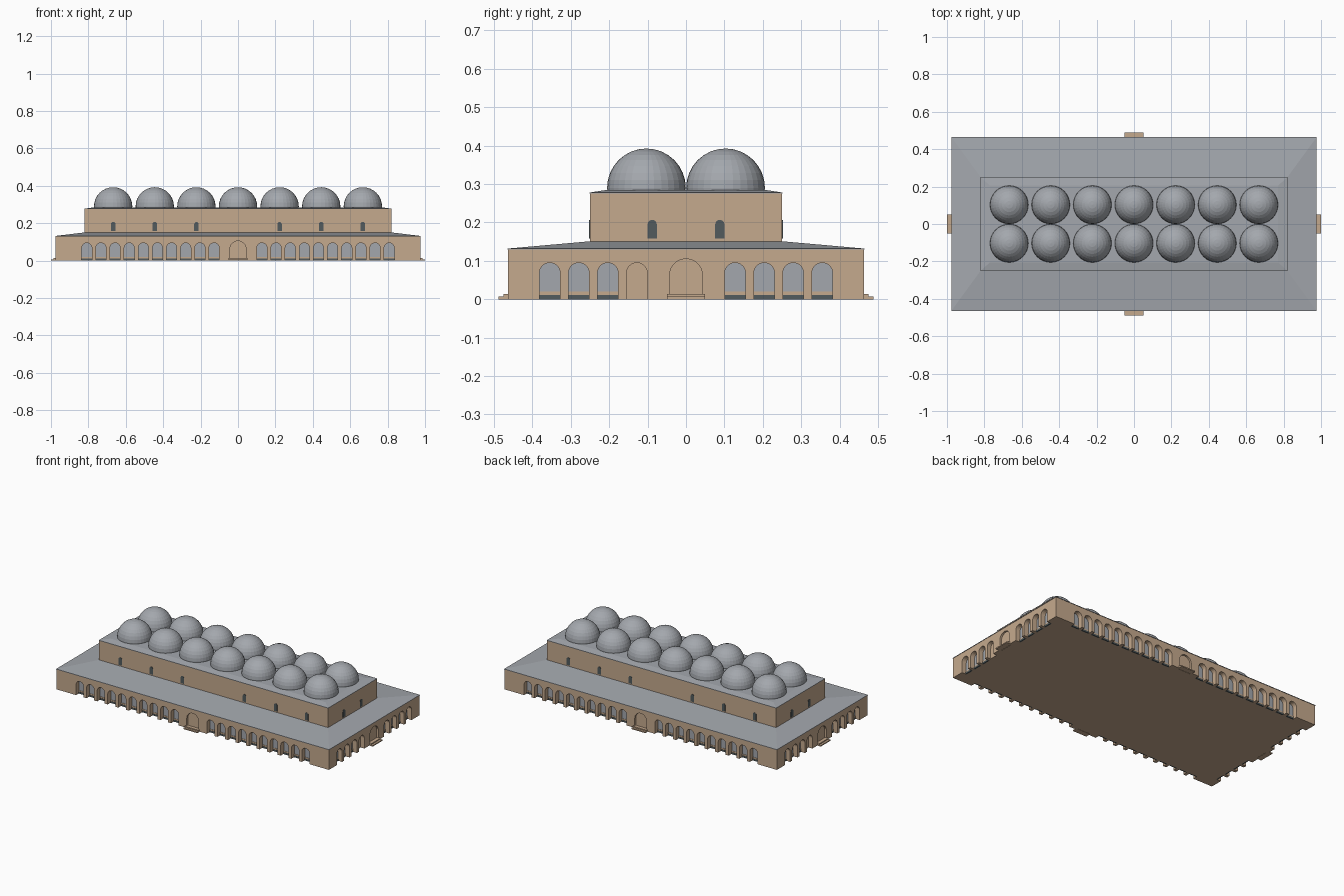
import bpy, bmesh, math
from mathutils import Matrix, Vector

if "Cube" in bpy.data.objects:
    bpy.data.objects.remove(bpy.data.objects["Cube"])


def material(name, rgb):
    m = bpy.data.materials.new(name)
    m.diffuse_color = (*rgb, 1)
    m.use_nodes = True
    m.node_tree.nodes["Principled BSDF"].inputs["Base Color"].default_value = m.diffuse_color
    return m


STONE = material("sandstone", (0.56, 0.40, 0.27))
LEAD = material("lead_grey", (0.37, 0.39, 0.42))
SLATE = material("dark_slate", (0.085, 0.105, 0.11))

BX, BY, WALL_H = 0.975, 0.463, 0.13      # lower storey half sizes
UX, UY, UP_H = 0.82, 0.25, 0.277         # upper storey half sizes
DEPTH = 0.035                            # arcade recess depth


def finish(name, bm, mat):
    bmesh.ops.recalc_face_normals(bm, faces=bm.faces[:])
    me = bpy.data.meshes.new(name)
    bm.to_mesh(me)
    bm.free()
    me.materials.append(mat)
    ob = bpy.data.objects.new(name, me)
    bpy.context.collection.objects.link(ob)
    return ob


def add_box(bm, x0, x1, y0, y1, z0, z1, mat=Matrix()):
    m = mat @ Matrix.Translation(((x0 + x1) / 2, (y0 + y1) / 2, (z0 + z1) / 2))
    m = m @ Matrix.Diagonal((x1 - x0, y1 - y0, z1 - z0, 1))
    bmesh.ops.create_cube(bm, size=1, matrix=m)


def add_prism(bm, profile, y0, y1, mat=Matrix()):
    """Extrude an (x, z) outline from y0 to y1."""
    face = bm.faces.new([bm.verts.new(mat @ Vector((x, y0, z))) for x, z in profile])
    new = bmesh.ops.extrude_face_region(bm, geom=[face])["geom"]
    shift = mat.to_3x3() @ Vector((0, y1 - y0, 0))
    for v in new:
        if isinstance(v, bmesh.types.BMVert):
            v.co += shift


def arch(cx, w, z0, top, n=12):
    """Arch outline from bottom left, over the crown, to bottom right."""
    r = w / 2
    pts = [(cx - r, z0)]
    for i in range(n + 1):
        a = math.pi * (1 - i / n)
        pts.append((cx + r * math.cos(a), top - r + r * math.sin(a)))
    return pts + [(cx + r, z0)]


def add_frustum(bm, levels):
    """Stack of rectangles (half x, half y, z), capped at both ends."""
    rings = [[bm.verts.new((sx * hx, sy * hy, z))
              for sx, sy in ((-1, -1), (1, -1), (1, 1), (-1, 1))] for hx, hy, z in levels]
    for a, b in zip(rings, rings[1:]):
        for i in range(4):
            bm.faces.new((a[i], a[(i + 1) % 4], b[(i + 1) % 4], b[i]))
    bm.faces.new(rings[0][::-1])
    bm.faces.new(rings[-1])


# Four arcaded facades around the lower storey
SIDES = [("front", 0, BX, BY, 10), ("right", 90, BY - DEPTH, BX, 4),
         ("back", 180, BX, BY, 10), ("left", 270, BY - DEPTH, BX, 4)]
for side, deg, half, dist, count in SIDES:
    rot = Matrix.Rotation(math.radians(deg), 4, 'Z')
    centres = sorted(s * (0.128 + 0.0756 * i) for i in range(count) for s in (-1, 1))
    outline = [(-half, WALL_H), (-half, 0)]
    for c in centres:
        if c > 0 and c == min(x for x in centres if x > 0):
            outline += arch(0, 0.086, 0, 0.105, 16)
        outline += arch(c, 0.054, 0, 0.095)
    outline += [(half, 0), (half, WALL_H)]
    bm = bmesh.new()
    add_prism(bm, outline, -dist, -dist + DEPTH, rot)
    finish(side + "_arcade_wall", bm, STONE)

    # glazing, sill and dark plinth at the back of each arch
    glass, sill, base = bmesh.new(), bmesh.new(), bmesh.new()
    back = -dist + DEPTH
    for c in centres:
        add_box(base, c - 0.027, c + 0.027, back - 0.008, back, 0, 0.011, rot)
        add_box(sill, c - 0.027, c + 0.027, back - 0.006, back, 0.011, 0.02, rot)
        if count == 4 and abs(c + 0.128) < 0.001:      # blind arch
            add_prism(sill, arch(c, 0.054, 0.0, 0.095), back - 0.009, back, rot)
        else:
            add_prism(glass, arch(c, 0.054, 0.02, 0.095), back - 0.004, back, rot)
    finish(side + "_arch_glazing", glass, LEAD)
    finish(side + "_arch_sills", sill, STONE)
    finish(side + "_arch_plinths", base, SLATE)

    # central door with two entrance steps
    bm = bmesh.new()
    add_prism(bm, arch(0, 0.086, 0, 0.105, 16), -dist + 0.012, back, rot)
    finish(side + "_door", bm, STONE)
    bm = bmesh.new()
    add_box(bm, -0.05, 0.05, -dist - 0.025, -dist + 0.01, 0, 0.007, rot)
    add_box(bm, -0.05, 0.05, -dist - 0.012, -dist + 0.01, 0.007, 0.014, rot)
    finish(side + "_steps", bm, STONE)

    # narrow arched windows of the upper storey
    bm = bmesh.new()
    up = UY if count == 10 else UX
    for c in ((0.222, 0.445, 0.667) if count == 10 else (0.088,)):
        for s in (-1, 1):
            add_prism(bm, arch(s * c, 0.024, 0.158, 0.207, 8), -up - 0.002, -up + 0.002, rot)
    finish(side + "_upper_windows", bm, SLATE)

# Solid core behind the arcades
bm = bmesh.new()
add_box(bm, -BX + DEPTH, BX - DEPTH, -BY + DEPTH, BY - DEPTH, 0, WALL_H)
finish("lower_core", bm, STONE)

# Sloping skirt roof
bm = bmesh.new()
add_frustum(bm, [(BX + 0.002, BY + 0.002, 0.129), (BX + 0.002, BY + 0.002, 0.132), (UX, UY, 0.151)])
finish("lower_roof", bm, LEAD)

# Upper storey and its shallow roof
bm = bmesh.new()
add_box(bm, -UX, UX, -UY, UY, 0.14, UP_H)
finish("upper_storey", bm, STONE)
bm = bmesh.new()
add_frustum(bm, [(UX + 0.001, UY + 0.001, UP_H - 0.002), (UX + 0.001, UY + 0.001, UP_H + 0.001),
                 (UX - 0.05, UY - 0.045, 0.285)])
finish("upper_roof", bm, LEAD)

# Two rows of seven domes
bm = bmesh.new()
for i in range(-3, 4):
    for s in (-1, 1):
        bmesh.ops.create_uvsphere(bm, u_segments=32, v_segments=16, radius=0.1025,
                                  matrix=Matrix.Translation((i * 0.2225, s * 0.103, 0.29)))
bmesh.ops.bisect_plane(bm, geom=bm.verts[:] + bm.edges[:] + bm.faces[:],
                       plane_co=(0, 0, 0.28), plane_no=(0, 0, 1), clear_inner=True)
finish("domes", bm, LEAD)
